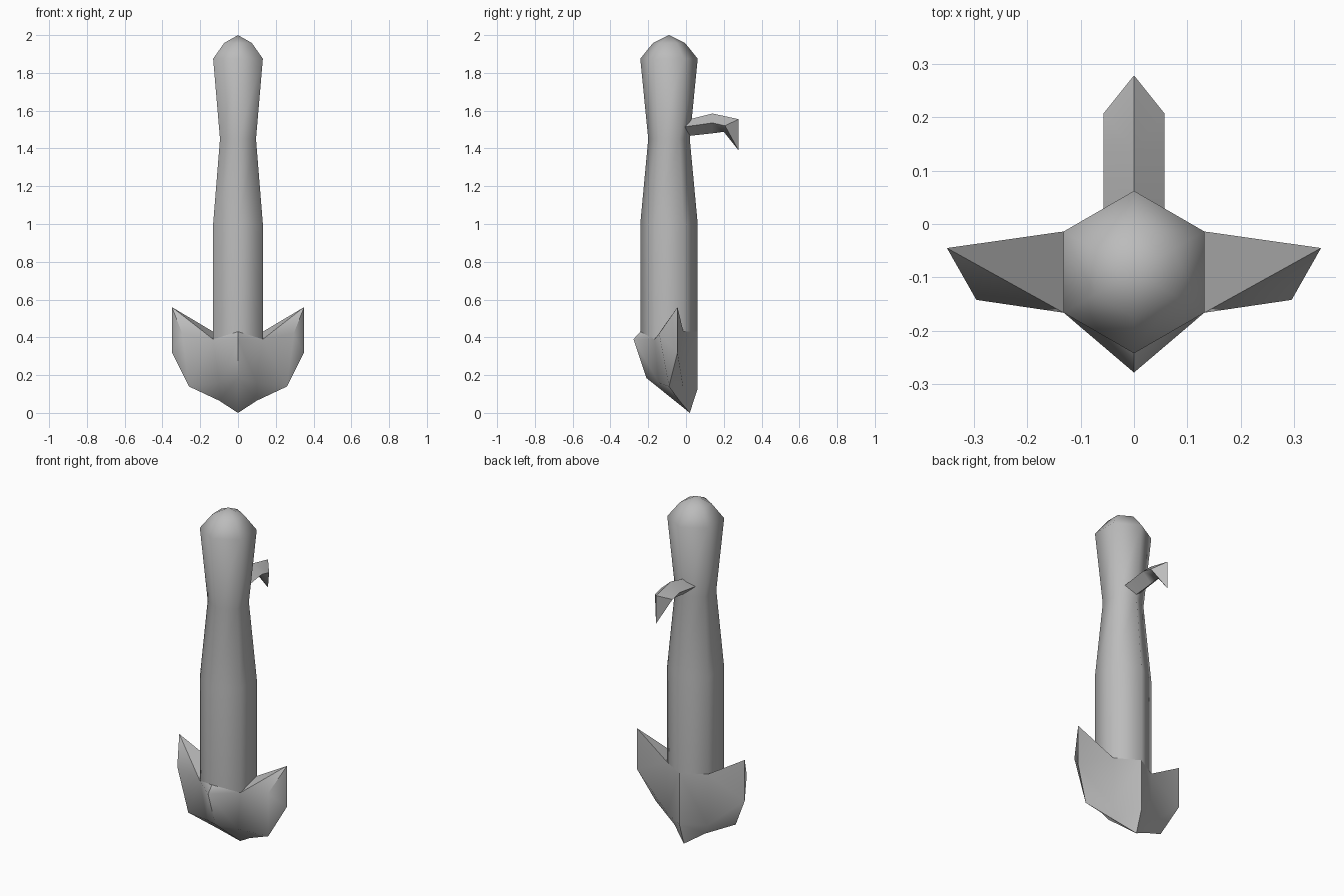
import bpy, math

if "Cube" in bpy.data.objects:
    bpy.data.objects.remove(bpy.data.objects["Cube"])

grey = bpy.data.materials.new("stone grey")
grey.diffuse_color = (0.5, 0.5, 0.5, 1)
grey.use_nodes = True
grey.node_tree.nodes["Principled BSDF"].inputs["Base Color"].default_value = grey.diffuse_color


def make(name, verts, faces, angle, mirror=False):
    me = bpy.data.meshes.new(name)
    me.from_pydata(verts, [], faces)
    me.materials.append(grey)
    ob = bpy.data.objects.new(name, me)
    bpy.context.collection.objects.link(ob)
    bpy.ops.object.select_all(action='DESELECT')
    ob.select_set(True)
    bpy.context.view_layer.objects.active = ob
    if mirror:
        m = ob.modifiers.new("mirror", 'MIRROR')
        m.merge_threshold = 0.0005
        bpy.ops.object.modifier_apply(modifier=m.name)
    bpy.ops.object.mode_set(mode='EDIT')
    bpy.ops.mesh.select_all(action='SELECT')
    bpy.ops.mesh.normals_make_consistent(inside=False)
    bpy.ops.object.mode_set(mode='OBJECT')
    bpy.ops.object.shade_smooth_by_angle(angle=math.radians(angle))
    return ob


# Six-sided shaft, its lower rim dipping where the wings join
CY, R = -0.09, 0.152
rings = [(0.43, R), (1.0, R), (1.45, 0.11), (1.875, R), (1.958, 0.085)]
verts, faces = [], []
for i, (z, r) in enumerate(rings):
    for k in range(6):
        a = math.radians(90 + 60 * k)
        dip = 0.04 if i == 0 and k in (2, 4) else 0
        verts.append((r * math.cos(a), CY + r * math.sin(a), z - dip))
for i in range(len(rings) - 1):
    for k in range(6):
        n = (k + 1) % 6
        faces.append((i * 6 + k, i * 6 + n, i * 6 + 6 + n, i * 6 + 6 + k))
verts.append((0, CY, 2.0))
top = len(verts) - 1
faces += [(top - 6 + k, top - 6 + (k + 1) % 6, top) for k in range(6)]
make("shaft", verts, faces, 80)

# Winged foot, right half mirrored
X = R * math.cos(math.radians(30))
P = {
    "rim_front": (0, CY - R, 0.43), "rim_f": (X, CY - R / 2, 0.39),
    "rim_b": (X, CY + R / 2, 0.43), "rim_back": (0, CY + R, 0.43),
    "prow": (0, -0.278, 0.39),
    "wing_f": (0.295, -0.142, 0.42), "wing_tip": (0.35, -0.045, 0.56),
    "wing_low": (0.35, -0.045, 0.32), "wing_base": (0.26, -0.09, 0.14),
    "chin": (0, -0.21, 0.185), "chin_s": (0.1, -0.145, 0.16),
    "keel": (0, 0.02, 0.0), "keel_s": (0.1, -0.035, 0.065),
    "heel": (0, CY + R, 0.13), "heel_s": (X, CY + R / 2, 0.13),
}
F = ["prow rim_f rim_front", "prow chin chin_s rim_f",
     "rim_f chin_s wing_base wing_f", "wing_f wing_base wing_low",
     "wing_f wing_low wing_tip", "rim_f wing_f wing_tip", "rim_f wing_tip rim_b",
     "chin keel keel_s chin_s", "chin_s keel_s wing_base",
     "rim_back rim_b heel_s heel", "rim_b wing_tip wing_low",
     "rim_b wing_low heel_s", "heel_s wing_low wing_base",
     "heel_s wing_base keel_s", "heel heel_s keel_s", "heel keel_s keel"]
names = list(P)
make("winged_foot", list(P.values()),
     [tuple(names.index(n) for n in f.split()) for f in F], 50, mirror=True)

# Diamond-section hook on the back, bent down to a pointed tip
hook_v = [(0, -0.04, 1.54), (0.057, -0.04, 1.51), (0, -0.04, 1.46),
          (0, 0.14, 1.585), (0.057, 0.14, 1.535), (0, 0.14, 1.48),
          (0, 0.278, 1.555), (0.057, 0.207, 1.52), (0, 0.2, 1.488),
          (0, 0.278, 1.39)]
hook_f = [(0, 1, 4, 3), (1, 2, 5, 4), (3, 4, 7, 6), (4, 5, 8, 7),
          (6, 7, 9), (7, 8, 9), (0, 2, 1)]
make("back_hook", hook_v, hook_f, 50, mirror=True)
